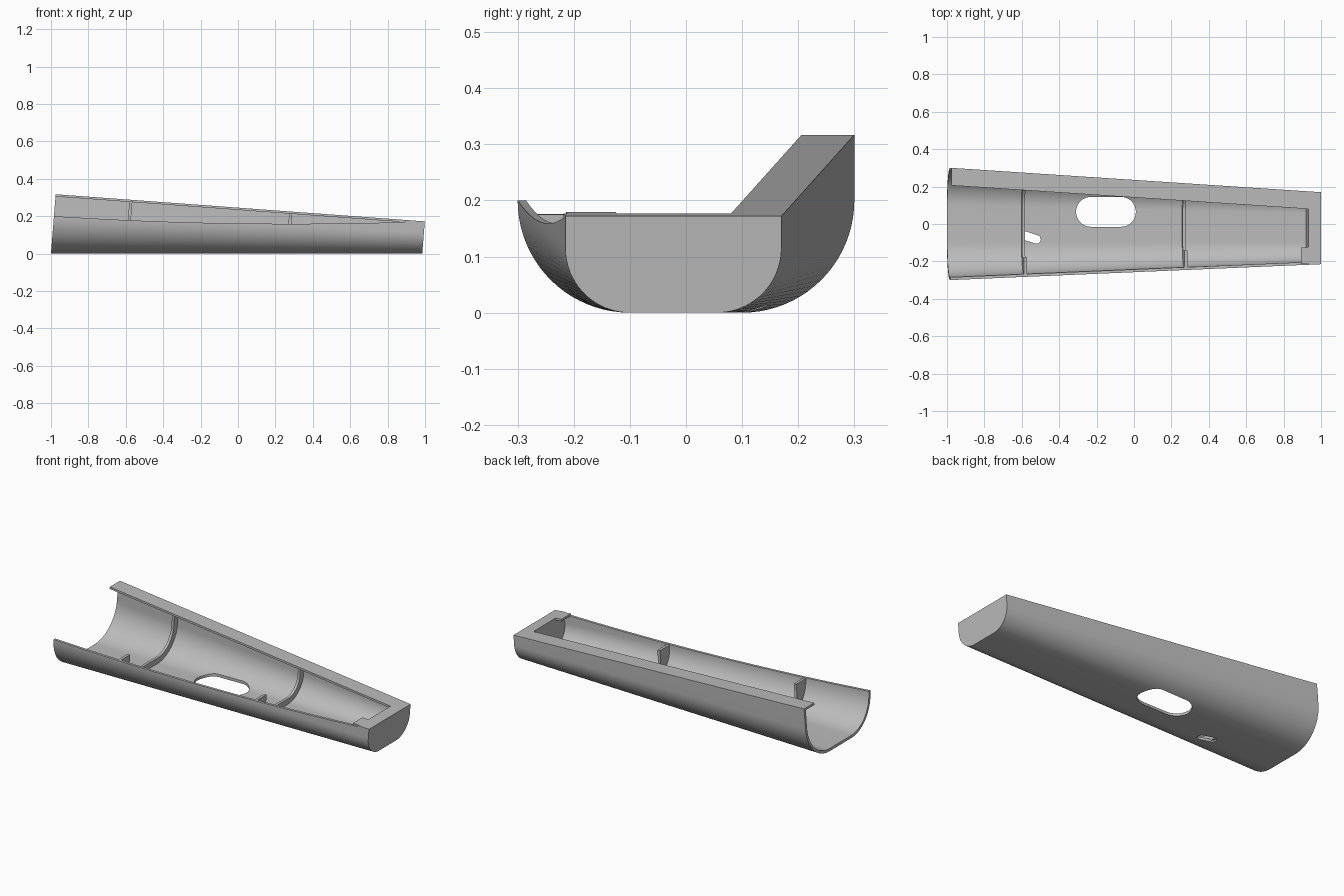
import bpy, bmesh
from math import sin, cos, pi, asin, sqrt, radians

cube = bpy.data.objects.get("Cube")
if cube:
    bpy.data.objects.remove(cube)

grey = bpy.data.materials.new("plain grey")
grey.use_nodes = True
grey.diffuse_color = (0.5, 0.5, 0.5, 1)
grey.node_tree.nodes["Principled BSDF"].inputs["Base Color"].default_value = (0.5, 0.5, 0.5, 1)

WALL, LIP, LIP_THICK = 0.015, 0.094, 0.012
CAP = 0.966          # where the solid end block starts
ARC = 20


def mix(a, b, t):
    return a + (b - a) * t


def dims(t):
    """Front y, back y, corner radius, back top z and front rim z along the length."""
    rim = mix(0.2, 0.172, t) - 0.1 * t * (1 - t)
    return mix(-0.3, -0.215, t), mix(0.3, 0.17, t), mix(0.2, 0.115, t), mix(0.317, 0.172, t), rim


def trough(t, inset, front_z, back_z):
    """Open section from the front rim, round the floor, up to the back top."""
    yf, yb, r, _, _ = dims(t)
    cf, cb, q = yf + r, yb - r, r - inset
    below = max(0, r - front_z)
    start = asin(max(0, (r - front_z + 0.004) / q))
    pts = [(cf - sqrt(q * q - below * below), front_z)]
    for i in range(ARC + 1):
        a = mix(start, pi / 2, i / ARC)
        pts.append((cf - q * cos(a), r - q * sin(a)))
    for i in range(ARC + 1):
        a = pi / 2 * (1 - i / ARC)
        pts.append((cb + q * cos(a), r - q * sin(a)))
    return pts + [(yb - inset, back_z)]


def finish(bm, name):
    bmesh.ops.recalc_face_normals(bm, faces=bm.faces)
    mesh = bpy.data.meshes.new(name)
    bm.to_mesh(mesh)
    bm.free()
    mesh.materials.append(grey)
    ob = bpy.data.objects.new(name, mesh)
    bpy.context.collection.objects.link(ob)
    return ob


def smooth(ob):
    bpy.ops.object.select_all(action="DESELECT")
    ob.select_set(True)
    bpy.context.view_layer.objects.active = ob
    bpy.ops.object.shade_smooth_by_angle(angle=radians(30))


def loft(name, section, stations):
    """Join closed sections along the length; the ends lean with height."""
    bm = bmesh.new()
    rings = [[bm.verts.new((-1 + 1.985 * t + 0.08 * z, y, z)) for y, z in section(t)]
             for t in stations]
    n = len(rings[0])
    for a, b in zip(rings, rings[1:]):
        for i in range(n):
            j = (i + 1) % n
            bm.faces.new((a[i], a[j], b[j], b[i]))
    bm.faces.new(rings[0])
    bm.faces.new(rings[-1])
    return finish(bm, name)


def shell_section(t):
    _, yb, _, top, rim = dims(t)
    under = top - LIP_THICK
    return (trough(t, 0, rim, top) + [(yb - LIP, top), (yb - LIP, under)]
            + trough(t, WALL, rim, under)[::-1])


def cap_section(t):
    top = dims(t)[3]
    return trough(t, 0, top, top)


def rib_section(t):
    yf, _, _, top, rim = dims(t)
    tab = yf + LIP + 0.01
    inner = [p for p in trough(t, 0.05, rim, top - 0.006) if p[0] > tab]
    return (trough(t, 0.008, rim - 0.003, top - 0.006) + inner[::-1]
            + [(tab, inner[0][1]), (tab, rim - 0.003)])


def tab_section(t):
    yf, _, _, top, _ = dims(t)
    return [(yf + 0.006, top), (yf + LIP, top),
            (yf + LIP, top - LIP_THICK), (yf + 0.006, top - LIP_THICK)]


def slot(shell, x, y, half, r, turn):
    """Cut a round-ended slot down through the floor."""
    bm = bmesh.new()
    ring = []
    for k in range(2):
        for i in range(17):
            a = -pi / 2 + pi * (k + i / 16)
            u, v = (half if k == 0 else -half) + r * cos(a), r * sin(a)
            ring.append(bm.verts.new((x + u * cos(turn) - v * sin(turn),
                                      y + u * sin(turn) + v * cos(turn), -0.1)))
    face = bm.faces.new(ring)
    up = bmesh.ops.extrude_face_region(bm, geom=[face])["geom"]
    bmesh.ops.translate(bm, vec=(0, 0, 0.2),
                        verts=[g for g in up if isinstance(g, bmesh.types.BMVert)])
    cutter = finish(bm, "slot_cutter")
    cutter.hide_render = True
    mod = shell.modifiers.new("slot", "BOOLEAN")
    mod.operation, mod.solver, mod.object = "DIFFERENCE", "EXACT", cutter
    bpy.context.view_layer.objects.active = shell
    bpy.ops.object.modifier_apply(modifier=mod.name)
    bpy.data.objects.remove(cutter)


# Tapered trough with its folded back lip
shell = loft("trough_shell", shell_section, [CAP * i / 24 for i in range(25)])
slot(shell, -0.15, 0.065, 0.08, 0.08, 0)
slot(shell, -0.55, -0.073, 0.03, 0.023, radians(-18))
smooth(shell)

# Solid narrow end and the small tab beside it
smooth(loft("end_block", cap_section, [CAP, 1]))
loft("corner_tab", tab_section, [0.947, CAP])

# Cross ribs
for name, t in (("wide_rib", 0.204), ("narrow_rib", 0.637)):
    smooth(loft(name, rib_section, [t - 0.004, t + 0.004]))
